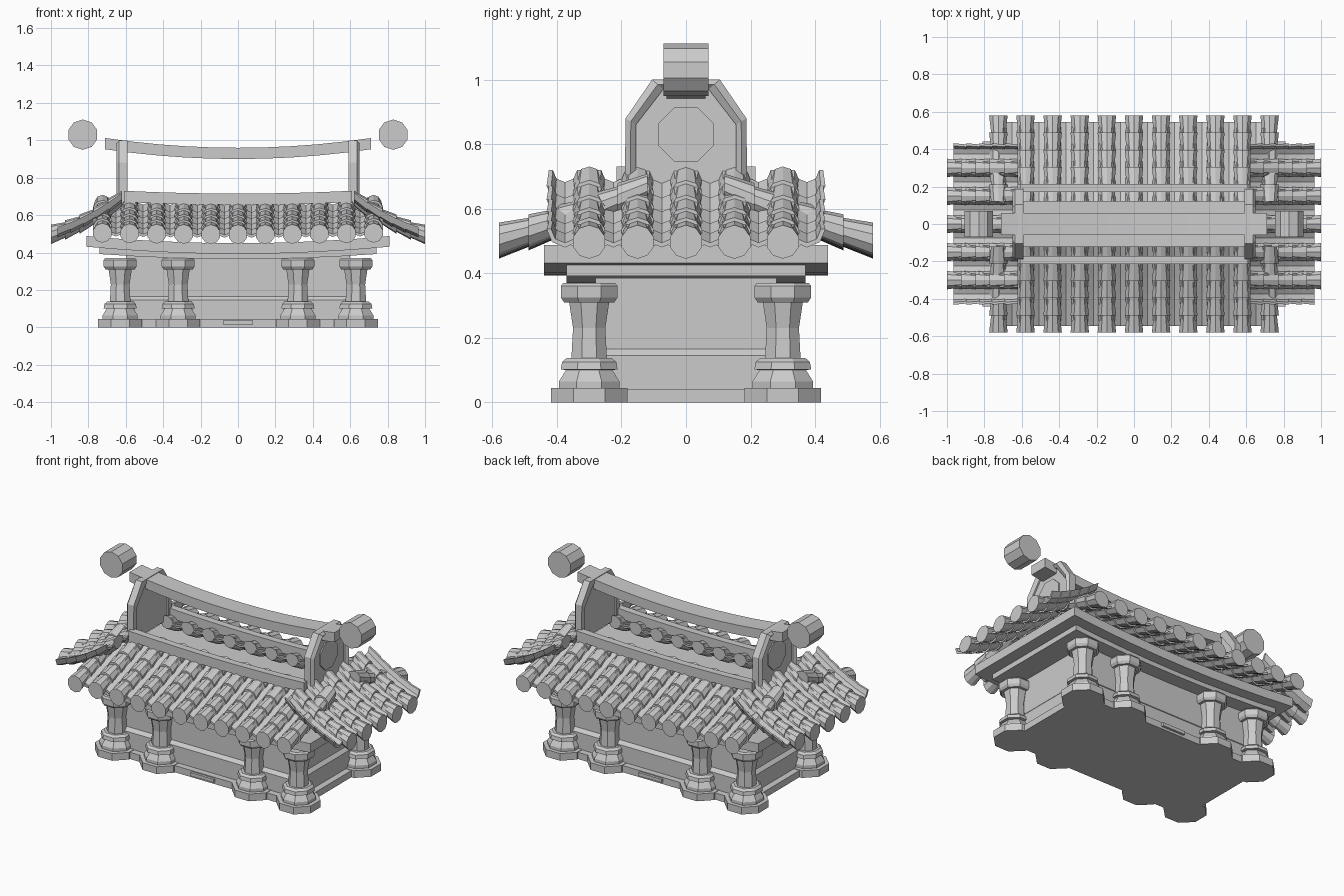
import bpy, bmesh, math

if "Cube" in bpy.data.objects:
    bpy.data.objects.remove(bpy.data.objects["Cube"])

stone = bpy.data.materials.new("stone_grey")
stone.diffuse_color = (0.6, 0.6, 0.6, 1)
stone.use_nodes = True
stone.node_tree.nodes["Principled BSDF"].inputs["Base Color"].default_value = stone.diffuse_color


def finish(name, bm):
    bmesh.ops.recalc_face_normals(bm, faces=bm.faces)
    me = bpy.data.meshes.new(name)
    bm.to_mesh(me)
    bm.free()
    me.materials.append(stone)
    ob = bpy.data.objects.new(name, me)
    bpy.context.collection.objects.link(ob)
    return ob


def loft(bm, rings, closed=False):
    """Skin a row of equal rings and cap (or join) the ends."""
    vs = [[bm.verts.new(p) for p in r] for r in rings]
    n = len(vs[0])
    pairs = list(zip(vs, vs[1:])) + ([(vs[-1], vs[0])] if closed else [])
    for a, b in pairs:
        for i in range(n):
            j = (i + 1) % n
            bm.faces.new((a[i], a[j], b[j], b[i]))
    if not closed:
        bm.faces.new(vs[0])
        bm.faces.new(vs[-1])


def box(name, hx, hy, z0, z1, taper=0):
    bm = bmesh.new()
    loft(bm, [[(sx * (hx - t), sy * (hy - t), z) for sx, sy in ((-1, -1), (1, -1), (1, 1), (-1, 1))]
              for z, t in ((z0, 0), (z1, taper))])
    return finish(name, bm)


def sagging_beam(name, hx, y0, y1, z0, z1, rise, n=8):
    """Beam along x whose ends curve upward."""
    bm = bmesh.new()
    rings = []
    for i in range(n + 1):
        t = 2 * i / n - 1
        d = rise * t * t
        rings.append([(hx * t, y0, z0 + d), (hx * t, y1, z0 + d),
                      (hx * t, y1, z1 + d), (hx * t, y0, z1 + d)])
    loft(bm, rings)
    return finish(name, bm)


# base and walls
box("base_slab", 0.66, 0.34, 0, 0.042)
box("front_back_step", 0.08, 0.355, 0.015, 0.036)
box("walls", 0.6, 0.28, 0.03, 0.42)
box("wall_skirting", 0.62, 0.3, 0.03, 0.145)
box("skirting_ledge", 0.62, 0.3, 0.145, 0.165, 0.02)

# octagonal columns: (height, apothem)
profile = [(0, .118), (.045, .118), (.045, .094), (.064, .094), (.1, .072), (.102, .088),
           (.125, .084), (.137, .07), (.137, .055), (.23, .05), (.31, .062), (.31, .078),
           (.325, .088), (.36, .088), (.37, .08)]
for sx in (-1, 1):
    for sy in (-1, 1):
        for label, px in (("corner", 0.63), ("inner", 0.32)):
            bm = bmesh.new()
            rings = []
            for z, a in profile:
                r = a / math.cos(math.pi / 8)
                rings.append([(sx * px + r * math.cos((k + .5) * math.pi / 4),
                               sy * 0.3 + r * math.sin((k + .5) * math.pi / 4), z) for k in range(8)])
            loft(bm, rings)
            finish(label + "_column", bm)

# curved eave slabs
sagging_beam("lower_eave_slab", 0.74, -0.37, 0.37, 0.365, 0.4, 0.027)
sagging_beam("upper_eave_slab", 0.81, -0.44, 0.44, 0.393, 0.45, 0.038)


# roof tiles
def roof_z(d, bend):
    return 0.497 + 0.26 * d + bend * d * d


def tile_ring(u, out, z, r, place):
    return [place(u + r * math.sin(k * math.pi / 5), out, z + r * math.cos(k * math.pi / 5))
            for k in range(10)]


def pan_ring(u, out, z, r, place):
    ring = [(r * math.cos(a), r * math.sin(a)) for a in [math.pi * (1 + k / 4) for k in range(5)]]
    ring += [(.75 * x, .75 * y) for x, y in reversed(ring)]
    return [place(u + x, out, z + y) for x, y in ring]


def roof(name, place, cols, pans, eave, length, bend, lift):
    rows = 5
    bm = bmesh.new()
    for ring, lanes, inset, up, r0, r1 in ((tile_ring, cols, 0, 0, .052, .041),
                                           (pan_ring, pans, .035, .03, .057, .05)):
        for u in lanes:
            for i in range(rows):
                ends = []
                for k, r in ((i, r0), (i + 1, r1)):
                    d = inset + (length - inset) * k / rows
                    ends.append(ring(u, eave - d, roof_z(d, bend) + up + lift * u * u, r, place))
                loft(bm, ends)
    return finish(name, bm)


long_cols = [0.145 * i for i in range(-5, 6)]
long_pans = [0.145 * (i + .5) for i in range(-5, 5)]
side_cols = [0.15 * i for i in range(-2, 3)]
side_pans = [0.15 * (i + .5) for i in range(-3, 3)]
for label, s in (("front", -1), ("back", 1)):
    roof(label + "_roof_tiles", lambda u, o, z, s=s: (u, s * o, z),
         long_cols, long_pans, 0.58, 0.46, 0.2, 0.015)
for label, s in (("left", -1), ("right", 1)):
    roof(label + "_roof_tiles", lambda u, o, z, s=s: (s * o, u, z),
         side_cols, side_pans, 1.0, 0.38, 0.65, 0)

# rails along the top of the long roofs
for label, s in (("front", -1), ("back", 1)):
    sagging_beam(label + "_roof_rail", 0.61, s * 0.17, s * 0.215, 0.655, 0.715, 0.015)

# gables: panel, frame and octagonal boss
outer = [(-.19, .66), (-.187, .88), (-.105, 1.0), (.105, 1.0), (.187, .88), (.19, .66)]
inner = [(-.155, .66), (-.155, .86), (-.07, .97), (.07, .97), (.155, .86), (.155, .66)]
mid = [((a + c) / 2, (b + d) / 2) for (a, b), (c, d) in zip(outer, inner)]
octagon = [(.092 * math.cos((k + .5) * math.pi / 4), .83 + .092 * math.sin((k + .5) * math.pi / 4))
           for k in range(8)]
for label, s in (("left", -1), ("right", 1)):
    bm = bmesh.new()
    loft(bm, [[(s * x, y, z) for y, z in inner] for x in (.6, .625)])
    finish(label + "_gable_panel", bm)
    bm = bmesh.new()
    loft(bm, [[(s * .592, *o), (s * .635, *o), (s * .65, *m), (s * .635, *i), (s * .592, *i)]
              for o, m, i in zip(outer, mid, inner)])
    finish(label + "_gable_frame", bm)
    bm = bmesh.new()
    loft(bm, [[(s * x, y, z) for y, z in octagon] for x in (.62, .632)])
    finish(label + "_gable_boss", bm)
    # drum beyond each ridge end
    bm = bmesh.new()
    loft(bm, [[(s * .83 + .081 * math.sin(k * math.pi / 5), y, 1.03 + .081 * math.cos(k * math.pi / 5))
               for k in range(10)] for y in (-.07, .07)])
    finish(label + "_ridge_drum", bm)

# main ridge
sagging_beam("main_ridge", 0.71, -0.06, 0.06, 0.9, 0.96, 0.052, 10)
